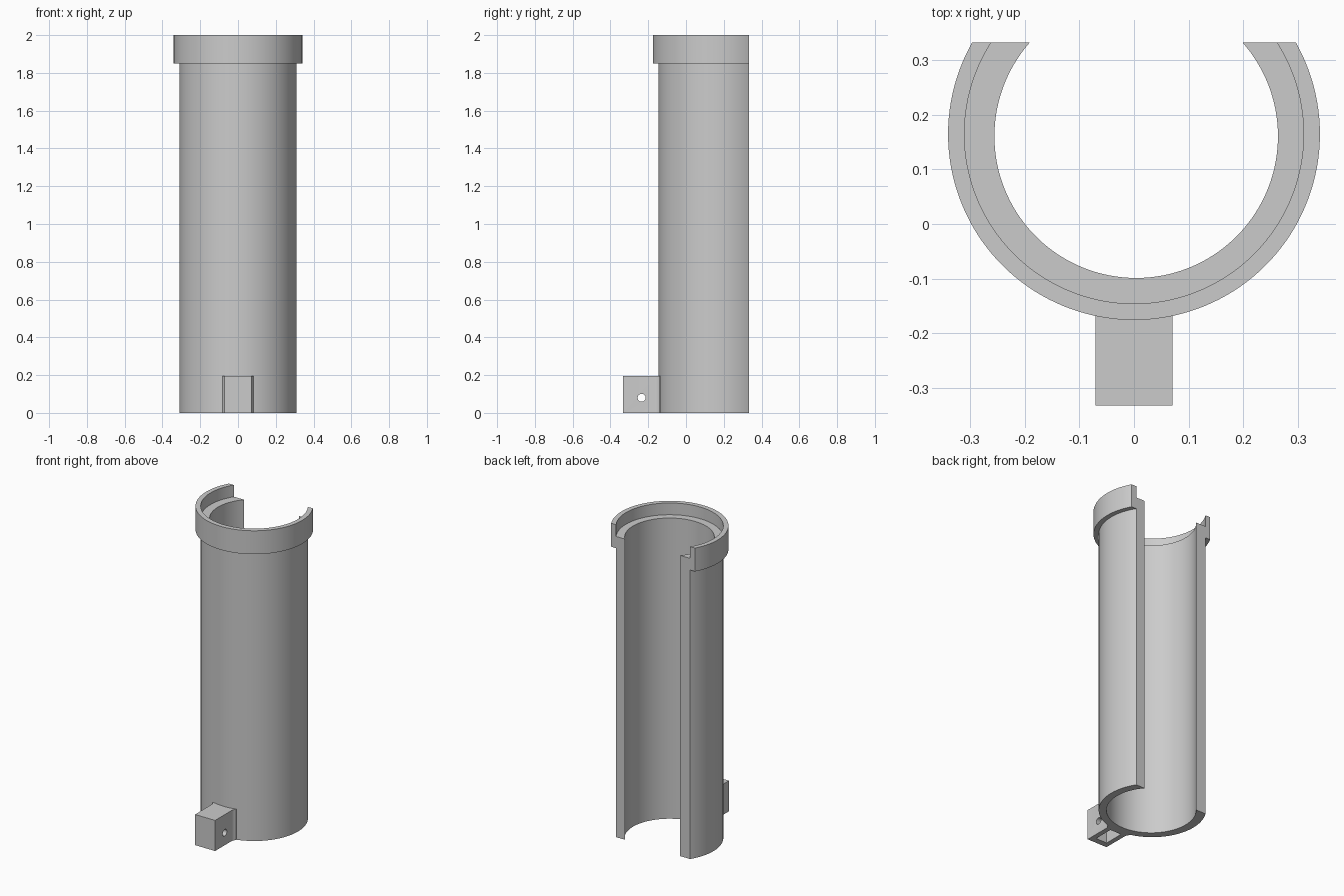
import bpy, bmesh
from math import asin, pi, sin, cos, sqrt
from mathutils import Matrix, Vector

cube = bpy.data.objects.get("Cube")
if cube:
    bpy.data.objects.remove(cube, do_unlink=True)

grey = bpy.data.materials.new("plain grey")
grey.use_nodes = True
colour = (0.6, 0.6, 0.6, 1)
grey.diffuse_color = colour
grey.node_tree.nodes["Principled BSDF"].inputs["Base Color"].default_value = colour

BACK = 0.333                  # flat plane that opens the tube at the back
AXIS = (0.0, 0.165)           # outer wall centre
BORE = (0.004, 0.161)         # bore is very slightly off centre
R_IN, R_OUT, R_COLLAR = 0.26, 0.311, 0.341
SEGMENTS = 96


def make_object(name, bm):
    bmesh.ops.recalc_face_normals(bm, faces=bm.faces)
    mesh = bpy.data.meshes.new(name)
    bm.to_mesh(mesh)
    bm.free()
    mesh.materials.append(grey)
    obj = bpy.data.objects.new(name, mesh)
    bpy.context.collection.objects.link(obj)
    return obj


def open_arc(centre, radius, z):
    """Arc running round the front, ending on the back plane at both sides."""
    end = asin((BACK - centre[1]) / radius)
    start, sweep = pi - end, pi + 2 * end
    angles = [start + sweep * i / SEGMENTS for i in range(SEGMENTS + 1)]
    return [(centre[0] + radius * cos(a), centre[1] + radius * sin(a), z) for a in angles]


def cut(target, bm):
    """Subtract a closed mesh from the target and discard the cutter."""
    cutter = make_object("cutter", bm)
    cutter.hide_render = True
    mod = target.modifiers.new("cut", "BOOLEAN")
    mod.operation, mod.solver, mod.object = "DIFFERENCE", "EXACT", cutter
    bpy.context.view_layer.objects.active = target
    bpy.ops.object.modifier_apply(modifier=mod.name)
    bpy.data.objects.remove(cutter, do_unlink=True)


def smooth(obj):
    bpy.ops.object.select_all(action="DESELECT")
    obj.select_set(True)
    bpy.context.view_layer.objects.active = obj
    bpy.ops.object.shade_smooth_by_angle(angle=pi / 6)


# Open tube with collar and recessed rim, swept from one cross-section
section = [(BORE, R_IN, 0), (AXIS, R_OUT, 0), (AXIS, R_OUT, 1.85), (AXIS, R_COLLAR, 1.85),
           (AXIS, R_COLLAR, 2), (AXIS, R_OUT, 2), (AXIS, R_OUT, 1.925), (BORE, R_IN, 1.925)]
bm = bmesh.new()
rows = [[bm.verts.new(p) for p in open_arc(*s)] for s in section]
for a, b in zip(rows, rows[1:] + rows[:1]):
    for i in range(SEGMENTS):
        bm.faces.new((a[i], a[i + 1], b[i + 1], b[i]))
for end in (0, -1):
    bm.faces.new([row[end] for row in rows])
tube = make_object("collared_tube", bm)
smooth(tube)

# Lug at the front foot, flaring slightly where it meets the tube
half = [(0.071, -BACK), (0.071, -0.165), (0.074, -0.152), (0.083, -0.141)]
for x in (0.083, 0.06, 0.03):
    half.append((x, AXIS[1] - sqrt(R_OUT ** 2 - x ** 2) + 0.004))
outline = half + [(-x, y) for x, y in reversed(half)]
bm = bmesh.new()
base = bm.faces.new([bm.verts.new((x, y, 0)) for x, y in outline])
top = bmesh.ops.extrude_face_region(bm, geom=[base])["geom"]
bmesh.ops.translate(bm, vec=(0, 0, 0.196), verts=[v for v in top if isinstance(v, bmesh.types.BMVert)])
lug = make_object("mounting_lug", bm)

# Pocket in the underside of the lug
bm = bmesh.new()
bmesh.ops.create_cube(bm, size=1, matrix=Matrix.LocRotScale(
    Vector((0, -0.23, 0.05)), None, Vector((0.08, 0.13, 0.2))))
cut(lug, bm)

# Pin hole from side to side
bm = bmesh.new()
bmesh.ops.create_cone(bm, cap_ends=True, segments=32, radius1=0.021, radius2=0.021, depth=0.4,
                      matrix=Matrix.Translation((0, -0.235, 0.08)) @ Matrix.Rotation(pi / 2, 4, "Y"))
cut(lug, bm)
smooth(lug)
